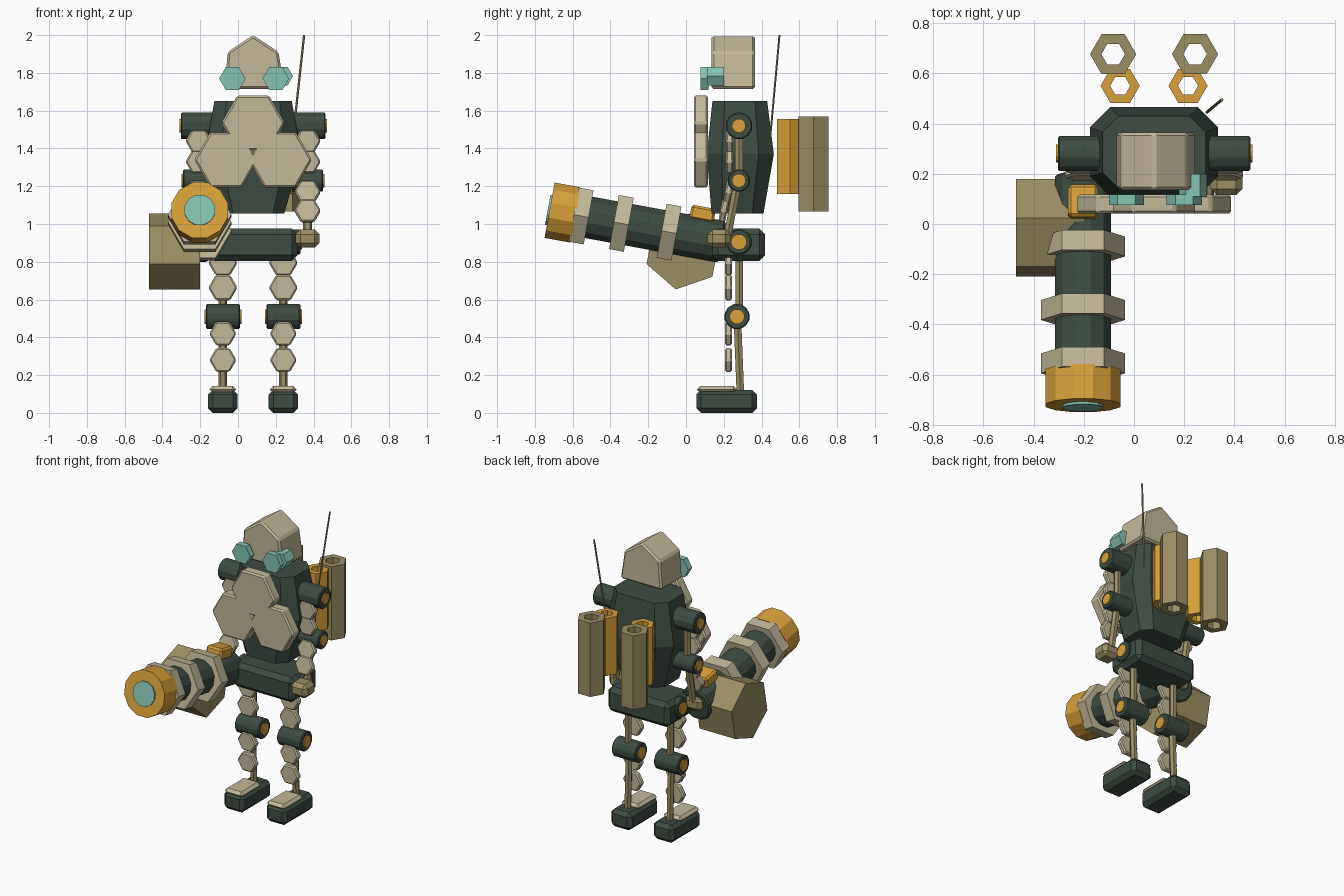
import bpy, bmesh, math
from mathutils import Vector, Matrix

if "Cube" in bpy.data.objects:
    bpy.data.objects.remove(bpy.data.objects["Cube"])


def material(name, rgb):
    m = bpy.data.materials.new(name)
    m.diffuse_color = (*rgb, 1)
    m.use_nodes = True
    m.node_tree.nodes["Principled BSDF"].inputs["Base Color"].default_value = m.diffuse_color
    return m


GREEN = material("dark green", (.047, .073, .055))
BEIGE = material("beige", (.54, .48, .32))
GOLD = material("gold", (.69, .355, .043))
KHAKI = material("khaki", (.33, .275, .13))
TEAL = material("teal", (.24, .55, .45))

CX = .08                                   # mirror plane of the body
AXES = {'X': ((0, 1, 0), (0, 0, 1)), 'Y': ((1, 0, 0), (0, 0, 1)), 'Z': ((1, 0, 0), (0, 1, 0))}


def loft(name, rings, mat, bevel=0, caps=True, closed=False):
    """Skin a list of equal-length point rings."""
    bm = bmesh.new()
    vs = [[bm.verts.new(p) for p in r] for r in rings]
    n = len(vs[0])
    pairs = list(zip(vs, vs[1:])) + ([(vs[-1], vs[0])] if closed else [])
    for a, b in pairs:
        for i in range(n):
            j = (i + 1) % n
            bm.faces.new((a[i], a[j], b[j], b[i]))
    if caps and not closed:
        bm.faces.new(vs[0])
        bm.faces.new(vs[-1])
    bmesh.ops.recalc_face_normals(bm, faces=bm.faces)
    me = bpy.data.meshes.new(name)
    bm.to_mesh(me)
    bm.free()
    me.materials.append(mat)
    ob = bpy.data.objects.new(name, me)
    bpy.context.collection.objects.link(ob)
    if bevel:
        mod = ob.modifiers.new("bevel", 'BEVEL')
        mod.width, mod.segments, mod.limit_method = bevel, 1, 'ANGLE'
    return ob


def ring(c, r, n, axis, turn=0):
    u, v = (Vector(a) for a in AXES[axis])
    angles = [math.radians(turn) + math.tau * i / n for i in range(n)]
    return [Vector(c) + r * (u * math.cos(a) + v * math.sin(a)) for a in angles]


def prism(name, c, r, length, axis, mat, n=6, turn=0, bevel=0):
    d = Vector([length / 2 if a == axis else 0 for a in 'XYZ'])
    c = Vector(c)
    return loft(name, [ring(c - d, r, n, axis, turn), ring(c + d, r, n, axis, turn)], mat, bevel)


def box(name, lo, hi, mat, bevel=0):
    rings = [[(lo[0], lo[1], z), (hi[0], lo[1], z), (hi[0], hi[1], z), (lo[0], hi[1], z)]
             for z in (lo[2], hi[2])]
    return loft(name, rings, mat, bevel)


def rod(name, a, b, r, mat, n=6):
    a, b = Vector(a), Vector(b)
    return loft(name, [ring(a, r, n, 'Z'), ring(b, r, n, 'Z')], mat)


def tube(name, c, r_out, r_in, z0, z1, mat):
    rings = [ring((*c, z), r, 6, 'Z') for r, z in
             ((r_out, z0), (r_out, z1), (r_in, z1), (r_in, z0))]
    return loft(name, rings, mat, closed=True)


def joint(name, c, r, half, cap):
    """Sideways drum with a gold cap on each end."""
    prism(name, c, r, 2 * half, 'X', GREEN, 12, 15, .006)
    prism(name + "_cap", c, cap, 2 * half + .016, 'X', GOLD, 12, 15)


# Head: pentagonal profile run front to back
profile = [(-.15, 1.715), (.165, 1.715), (.135, 1.91), (0, 2.0), (-.135, 1.91)]
loft("head", [[(CX + x, y, z) for x, z in profile] for y in (.135, .365)], BEIGE, .012)
for i, x in enumerate((-.03, .2)):
    prism("eye_%d" % i, (x, .097, 1.77), .07, .042, 'Y', TEAL)
prism("eye_scope", (.235, .155, 1.783), .056, .09, 'Y', TEAL)


# Torso: three chamfered sections
def section(z, hx, y0, y1, c):
    pts = [(-hx + c, y0), (hx - c, y0), (hx, y0 + c), (hx, y1 - c),
           (hx - c, y1), (-hx + c, y1), (-hx, y1 - c), (-hx, y0 + c)]
    return [(CX + x, y, z) for x, y in pts]


loft("torso", [section(1.055, .165, .135, .41, .06), section(1.37, .255, .11, .465, .08),
               section(1.65, .205, .14, .43, .065)], GREEN)
for i, (x, z) in enumerate(((0, 1.535), (-.143, 1.34), (.143, 1.34))):
    prism("chest_plate_%d" % i, (CX + x, .079, z), .168, .075, 'Y', BEIGE, bevel=.01)

# Pelvis
box("pelvis", (CX - .235, .14, .805), (CX + .235, .418, .975), GREEN, .03)
joint("hip", (CX, .28, .905), .068, .25, .042)

# Arms and legs
for side, s in (("left", -1), ("right", 1)):
    ax, lx = CX + s * .288, CX + s * .16
    joint(side + "_shoulder", (ax, .28, 1.52), .072, .095, .037)
    joint(side + "_elbow", (ax, .28, 1.23), .06, .083, .037)
    rod(side + "_upper_arm", (ax, .28, 1.5), (ax, .28, 1.24), .024, KHAKI)
    rod(side + "_forearm", (ax, .275, 1.22), (ax, .22, .94), .024, KHAKI)
    for i, (y, z) in enumerate(((.23, 1.44), (.23, 1.33), (.225, 1.17), (.2, 1.07))):
        plate = prism("%s_arm_plate_%d" % (side, i), (0, 0, 0), .07, .036, 'Y', BEIGE, bevel=.008)
        plate.location = (ax, y, z)
        plate.rotation_euler.x = math.radians(-11 if i > 1 else 0)
    box(side + "_hand", (ax - .063, .115, .875), (ax + .063, .235, .97), KHAKI, .025)

    joint(side + "_knee", (lx, .27, .51), .068, .09, .04)
    rod(side + "_thigh", (lx, .282, .85), (lx, .282, .53), .023, KHAKI)
    rod(side + "_shin", (lx, .272, .5), (lx, .288, .1), .023, KHAKI)
    for i, z in enumerate((.795, .663, .42, .28)):
        prism("%s_leg_plate_%d" % (side, i), (lx, .225, z), .077 if i < 2 else .072, .038,
              'Y', BEIGE, bevel=.008)
    box(side + "_foot", (lx - .078, .055, 0), (lx + .078, .375, .122), GREEN, .025)
    box(side + "_toe_cap", (lx - .07, .057, .105), (lx + .07, .27, .143), BEIGE, .018)

    # Back tubes
    tube(side + "_outer_tube", (CX + s * .163, .676), .092, .047, 1.065, 1.57, KHAKI)
    tube(side + "_inner_tube", (CX + s * .135, .55), .078, .04, 1.16, 1.555, GOLD)

# Antenna
rod("antenna", (.29, .445, 1.45), (.35, .495, 2.0), .006, KHAKI)

# Arm cannon: built along y from the muzzle, then tilted
cannon = [prism("cannon_lens", (0, .03, 0), .083, .08, 'Y', TEAL, 12, 15),
          prism("cannon_muzzle", (0, .07, 0), .154, .14, 'Y', GOLD, 12, 15),
          prism("cannon_barrel", (0, .53, 0), .115, .80, 'Y', GREEN, 12, 15, .01)]
for i, d in enumerate((.17, .386, .643)):
    cannon.append(prism("cannon_ring_%d" % i, (0, d, 0), .168, .08, 'Y', BEIGE))
cannon.append(box("cannon_sight", (-.06, .735, .09), (.06, .865, .165), GOLD, .012))
tilt = Matrix.Translation((-.203, -.722, 1.073)) @ Matrix.Rotation(math.radians(-10.4), 4, 'X')
for ob in cannon:
    ob.matrix_world = tilt

# Ammunition drum beside the cannon
prism("ammo_drum", (-.335, -.015, .855), .205, .27, 'X', KHAKI, 6, 19)
